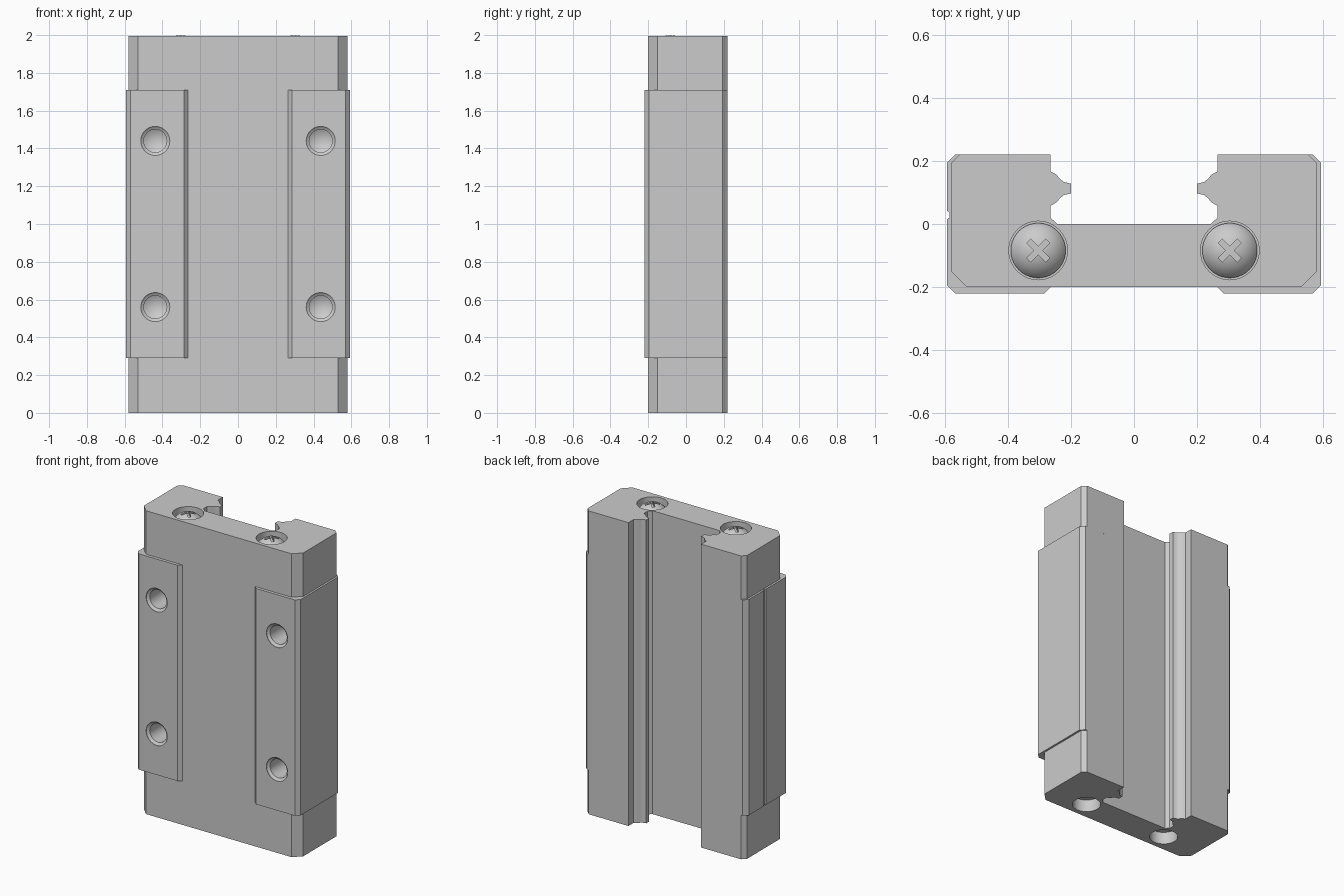
import bpy, bmesh, math
from mathutils import Matrix, Vector

if "Cube" in bpy.data.objects:
    bpy.data.objects.remove(bpy.data.objects["Cube"], do_unlink=True)

grey = bpy.data.materials.new("steel_grey")
grey.use_nodes = True
colour = (0.6, 0.6, 0.6, 1)
grey.diffuse_color = colour
grey.node_tree.nodes["Principled BSDF"].inputs["Base Color"].default_value = colour

TOP = 1.996          # top of the upper end cap
LOW, HIGH = 0.29, 1.71  # extent of the steel block


def finish(bm, name):
    bmesh.ops.recalc_face_normals(bm, faces=bm.faces)
    me = bpy.data.meshes.new(name)
    bm.to_mesh(me)
    bm.free()
    me.materials.append(grey)
    ob = bpy.data.objects.new(name, me)
    bpy.context.collection.objects.link(ob)
    return ob


def prism(name, outline, z0, z1):
    """Extrude an xy outline from z0 to z1."""
    bm = bmesh.new()
    face = bm.faces.new([bm.verts.new((x, y, z0)) for x, y in outline])
    new = bmesh.ops.extrude_face_region(bm, geom=[face])["geom"]
    bmesh.ops.translate(bm, vec=(0, 0, z1 - z0),
                        verts=[v for v in new if isinstance(v, bmesh.types.BMVert)])
    return finish(bm, name)


def lathe(name, profile, matrix):
    """Spin (radius, height) points about z, then place with the matrix."""
    bm = bmesh.new()
    verts = [bm.verts.new((r, 0, h)) for r, h in profile]
    edges = [bm.edges.new(pair) for pair in zip(verts, verts[1:])]
    bmesh.ops.spin(bm, geom=verts + edges, cent=(0, 0, 0), axis=(0, 0, 1),
                   angle=math.tau, steps=40)
    bmesh.ops.remove_doubles(bm, verts=bm.verts, dist=1e-5)
    bm.transform(matrix)
    return finish(bm, name)


def cut(target, cutter):
    cutter.hide_render = True
    mod = target.modifiers.new("cut", "BOOLEAN")
    mod.operation, mod.solver, mod.object = "DIFFERENCE", "EXACT", cutter
    bpy.context.view_layer.objects.active = target
    bpy.ops.object.modifier_apply(modifier=mod.name)
    bpy.data.objects.remove(cutter, do_unlink=True)


def mirrored(half, notch=()):
    """Close a right-hand half outline; the notch goes on the left flank."""
    left = [(-x, y) for x, y in reversed(half)]
    if notch:
        spot = next(i for i, (x, y) in enumerate(left) if x < -0.59 and y < 0)
        left[spot:spot] = notch
    return half + left


# Inner side of a leg: raceway ridge, then relief at the channel floor
ridge = [(0.265, 0.22), (0.265, 0.167), (0.246, 0.157), (0.235, 0.143),
         (0.222, 0.133), (0.2, 0.128)]
ridge += [(x, 0.225 - y) for x, y in reversed(ridge[1:])]
ridge += [(0.265, 0.02), (0.243, 0)]

cap_half = [(0.53, -0.2), (0.58, -0.15), (0.58, 0.194), (0.554, 0.22)] + ridge
block_half = [(0.265, -0.2), (0.285, -0.22), (0.568, -0.22), (0.593, -0.195),
              (0.593, 0.194), (0.567, 0.22)] + ridge
groove = [(-0.593, 0.042), (-0.586, 0.036), (-0.586, 0.02), (-0.593, 0.014)]

# Main parts
block = prism("carriage_block", mirrored(block_half, groove), LOW, HIGH)
lower_cap = prism("lower_end_cap", mirrored(cap_half), 0, LOW)
upper_cap = prism("upper_end_cap", mirrored(cap_half), HIGH, TOP)

# Countersunk mounting holes with drilled tips
hole = [(0, -0.02), (0.077, -0.02), (0.077, 0.003), (0.068, 0.012),
        (0.061, 0.015), (0.061, 0.2), (0, 0.235)]
for x in (-0.438, 0.438):
    for z in (0.56, 1.44):
        place = Matrix.Translation((x, -0.22, z)) @ Matrix.Rotation(-math.pi / 2, 4, "X")
        cut(block, lathe("hole_cutter", hole, place))

# Cross-slot outline
arm, half_width = 0.043, 0.009
cross = []
for k in range(4):
    turn = Matrix.Rotation(math.pi / 4 + k * math.pi / 2, 2)
    for p in ((arm, -half_width), (arm, half_width), (half_width, half_width)):
        cross.append(turn @ Vector(p))

# Domed screws in the upper cap, plain recesses in the lower cap
screws = []
rim, rise, depth = 0.087, 0.05, 0.055
ball = (rim ** 2 + rise ** 2) / (2 * rise)
sweep = math.asin(rim / ball)
dome = [(ball * math.sin(sweep * i / 10), 2 - ball + ball * math.cos(sweep * i / 10))
        for i in range(11)]
dome += [(rim, TOP - depth - 0.01), (0, TOP - depth - 0.01)]
for side, x in (("right", -0.304), ("left", 0.304)):
    place = Matrix.Translation((x, -0.084, 0))
    recess = [(0, TOP - depth), (0.093, TOP - depth), (0.093, TOP + 0.02), (0, TOP + 0.02)]
    cut(upper_cap, lathe("recess_cutter", recess, place))
    cut(lower_cap, lathe("recess_cutter", [(0, -0.02), (0.085, -0.02), (0.085, 0.08), (0, 0.08)], place))
    screw = lathe(side + "_screw", dome, place)
    cut(screw, prism("slot_cutter", [(p.x + x, p.y - 0.084) for p in cross], 1.975, 2.02))
    screws.append(screw)

# Smooth the round surfaces, keep machined edges sharp
bpy.ops.object.select_all(action="DESELECT")
for ob in [block, lower_cap, upper_cap] + screws:
    ob.select_set(True)
bpy.context.view_layer.objects.active = block
bpy.ops.object.shade_smooth_by_angle(angle=math.radians(25))
